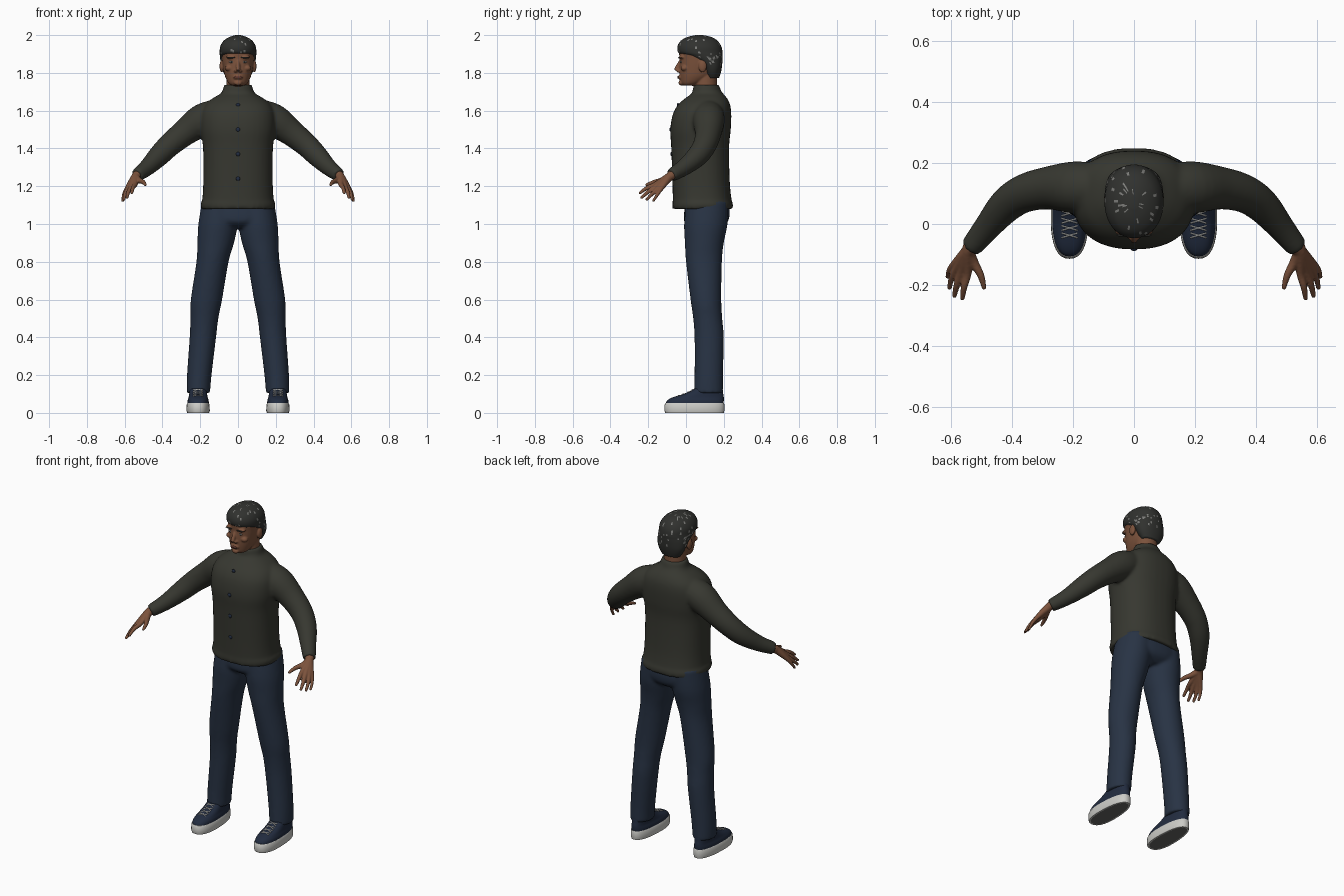
import bpy, bmesh, math, random
from mathutils import Vector, Matrix
from mathutils.bvhtree import BVHTree

random.seed(4)
cube = bpy.data.objects.get("Cube")
if cube:
    bpy.data.objects.remove(cube, do_unlink=True)


def material(name, *rgb):
    m = bpy.data.materials.new(name)
    m.use_nodes = True
    m.diffuse_color = (*rgb, 1)
    m.node_tree.nodes["Principled BSDF"].inputs["Base Color"].default_value = (*rgb, 1)
    return m


SKIN = material("brown skin", .2, .085, .045)
LIP = material("lip", .13, .045, .032)
HAIR = material("dark hair", .03, .031, .028)
STRAND = material("grey strand", .2, .2, .19)
WOOL = material("olive wool", .038, .039, .03)
DENIM = material("blue denim", .021, .033, .058)
CANVAS = material("navy canvas", .016, .025, .05)
RUBBER = material("white rubber", .6, .6, .57)
TREAD = material("grey tread", .13, .13, .125)
EYE = material("eye white", .42, .36, .32)


def spline(rows, steps):
    """Catmull-Rom interpolation of rows of numbers."""
    rows = [Vector(r) for r in rows]
    out = []
    for i in range(len(rows) - 1):
        a, b, c = rows[max(i - 1, 0)], rows[i], rows[i + 1]
        d = rows[min(i + 2, len(rows) - 1)]
        for k in range(steps):
            t = k / steps
            out.append(.5 * (2 * b + (c - a) * t + (2 * a - 5 * b + 4 * c - d) * t * t
                             + (3 * b - 3 * c + d - a) * t ** 3))
    return out + [rows[-1]]


def bridge(bm, rings):
    """Skin closed rings of points and cap both ends."""
    loops = [[bm.verts.new(p) for p in ring] for ring in rings]
    n = len(loops[0])
    for a, b in zip(loops, loops[1:]):
        for i in range(n):
            j = (i + 1) % n
            bm.faces.new((a[i], a[j], b[j], b[i]))
    bm.faces.new(loops[0][::-1])
    bm.faces.new(loops[-1])


def oval(n, power):
    for i in range(n):
        a = math.tau * i / n
        c, s = math.cos(a), math.sin(a)
        yield (math.copysign(abs(c) ** (2 / power), c),
               math.copysign(abs(s) ** (2 / power), s))


def stack(bm, rows, cx=None, side=1, power=2, n=36, steps=4, taper=0):
    """Loft horizontal ovals; each row is z, half width, front y, back y, centre x."""
    full = [r if len(r) > 4 else (*r, cx or 0) for r in rows]
    rings = []
    for z, rx, y0, y1, x in spline(full, steps):
        rings.append([(side * (x + rx * u * (1 - taper * v)),
                       (y0 + y1) / 2 + v * (y1 - y0) / 2, z) for u, v in oval(n, power)])
    bridge(bm, rings)


def tube(bm, points, side=1, n=20, steps=4):
    """Sweep circles along a path; each point is x, y, z, radius."""
    pts = spline(points, steps)
    rings = []
    for i, p in enumerate(pts):
        t = (pts[min(i + 1, len(pts) - 1)] - pts[max(i - 1, 0)]).to_3d().normalized()
        u = t.cross(Vector((0, 0, 1))).normalized()
        v = u.cross(t)
        ring = [p.to_3d() + p[3] * (u * a + v * b) for a, b in oval(n, 2)]
        rings.append([(side * q.x, q.y, q.z) for q in ring])
    bridge(bm, rings)


def blob(bm, centre, size):
    bmesh.ops.create_uvsphere(bm, u_segments=16, v_segments=10, radius=1,
                              matrix=Matrix.Translation(centre) @ Matrix.Diagonal((*size, 1)))


def finish(bm, name, *mats, voxel=0, relax=6):
    """Turn a bmesh into a smooth object, fusing overlapping volumes if asked."""
    bmesh.ops.recalc_face_normals(bm, faces=bm.faces)
    for f in bm.faces:
        f.smooth = True
    mesh = bpy.data.meshes.new(name)
    bm.to_mesh(mesh)
    bm.free()
    ob = bpy.data.objects.new(name, mesh)
    bpy.context.collection.objects.link(ob)
    for m in mats:
        mesh.materials.append(m)
    if voxel:
        rm = ob.modifiers.new("fuse", "REMESH")
        rm.mode, rm.voxel_size, rm.use_smooth_shade = "VOXEL", voxel, True
        sm = ob.modifiers.new("relax", "SMOOTH")
        sm.factor, sm.iterations = .5, relax
    return ob


def surface(ob, origin, direction):
    """Point where a ray meets the finished surface."""
    bpy.context.view_layer.update()
    tree = BVHTree.FromObject(ob, bpy.context.evaluated_depsgraph_get())
    return lambda x, w: tree.ray_cast(origin(x, w), Vector(direction))[0] or origin(x, w)


def from_front(ob):
    return surface(ob, lambda x, z: Vector((x, -1, z)), (0, 1, 0))


# Sweater: torso with hem and collar, fused with both sleeves
bm = bmesh.new()
stack(bm, [(1.08, .196, -.072, .25), (1.11, .198, -.072, .248), (1.125, .19, -.07, .242),
           (1.22, .184, -.072, .232), (1.4, .185, -.078, .228), (1.5, .198, -.083, .237),
           (1.58, .196, -.07, .24), (1.63, .175, -.043, .234), (1.665, .135, -.005, .218),
           (1.69, .092, .03, .197), (1.7, .084, .035, .188)], power=2.35)
stack(bm, [(1.65, .086, .03, .19), (1.7, .083, .034, .187), (1.737, .074, .04, .174)])
for s in (1, -1):
    tube(bm, [(.1, .12, 1.59, .075), (.19, .12, 1.55, .086), (.28, .118, 1.485, .071),
              (.36, .1, 1.42, .063), (.42, .06, 1.36, .057), (.48, -.01, 1.3, .045),
              (.535, -.078, 1.258, .036)], s)
sweater = finish(bm, "sweater", WOOL, voxel=.009)

# Buttons down the chest
chest = from_front(sweater)
bm = bmesh.new()
for z in (1.63, 1.5, 1.37, 1.24):
    blob(bm, chest(0, z), (.011, .006, .011))
finish(bm, "buttons", CANVAS)

# Trousers: seat fused with both legs
bm = bmesh.new()
stack(bm, [(1.13, .18, 0, .225), (1.06, .197, -.01, .232), (1.01, .17, -.008, .22),
           (.98, .08, .03, .18)], power=2.3)
for s in (1, -1):
    stack(bm, [(1.12, .095, 0, .225, .095), (1, .104, -.01, .22, .106), (.9, .097, -.006, .2, .118),
               (.8, .085, 0, .19, .135), (.6, .083, .024, .187, .167), (.5, .074, .038, .192, .178),
               (.4, .07, .045, .2, .186), (.2, .065, .045, .196, .205),
               (.105, .062, .042, .196, .21)], side=s)
finish(bm, "trousers", DENIM, voxel=.009)

# Hands: each finger runs from the wrist through its knuckle to the tip
fingers = {
    "index": [(.545, -.16, 1.21, .014), (.556, -.205, 1.192, .011), (.562, -.243, 1.165, .008)],
    "middle": [(.565, -.157, 1.2, .014), (.58, -.2, 1.17, .011), (.588, -.235, 1.14, .008)],
    "ring": [(.582, -.148, 1.19, .013), (.598, -.18, 1.158, .01), (.604, -.208, 1.13, .008)],
    "little": [(.592, -.135, 1.182, .012), (.606, -.155, 1.15, .009), (.61, -.172, 1.125, .007)],
    "thumb": [(.525, -.125, 1.232, .016), (.502, -.168, 1.222, .012), (.491, -.208, 1.208, .008)],
}
for label, s in (("left", 1), ("right", -1)):
    bm = bmesh.new()
    for path in fingers.values():
        tube(bm, [(.52, -.055, 1.27, .024), (.542, -.088, 1.25, .023)] + path, s, n=12)
        blob(bm, (s * path[-1][0], *path[-1][1:3]), (.008,) * 3)
    finish(bm, label + "_hand", SKIN, voxel=.004, relax=3)

# Head: skull, neck, nose, brow, cheeks, chin and ears fused
bm = bmesh.new()
stack(bm, [(1.732, .03, -.012, .04), (1.745, .05, -.026, .08), (1.78, .068, -.033, .14),
           (1.82, .077, -.035, .165), (1.87, .084, -.034, .178), (1.92, .086, -.036, .178),
           (1.96, .07, -.015, .16), (1.985, .035, .03, .11)], power=2.15)
stack(bm, [(1.65, .068, .045, .175), (1.72, .062, .042, .165), (1.81, .06, .04, .165)])
tube(bm, [(0, -.026, 1.868, .008), (0, -.043, 1.835, .011), (0, -.052, 1.812, .013)], n=12)
blob(bm, (0, -.026, 1.747), (.022, .014, .014))
blob(bm, (0, -.03, 1.777), (.026, .013, .013))
for s in (1, -1):
    blob(bm, (s * .013, -.04, 1.81), (.009, .012, .008))
    blob(bm, (s * .036, -.022, 1.883), (.028, .016, .009))
    blob(bm, (s * .048, -.008, 1.825), (.022, .02, .016))
    blob(bm, (s * .086, .088, 1.835), (.012, .022, .033))
head = finish(bm, "head", SKIN, voxel=.004, relax=4)

# Face details laid on the head
face = from_front(head)
details = [("lips", LIP, (0,), 1.777, (.023, .004, .007)),
           ("eyes", EYE, (.034, -.034), 1.858, (.013, .004, .006)),
           ("irises", HAIR, (.034, -.034), 1.858, (.006, .006, .006)),
           ("eyebrows", HAIR, (.036, -.036), 1.881, (.022, .005, .004))]
for name, mat, xs, z, size in details:
    bm = bmesh.new()
    for x in xs:
        blob(bm, face(x, z), size)
    finish(bm, name, mat)

# Short hair, lower at the nape than at the forehead, with random grey strands
bm = bmesh.new()
stack(bm, [(1.772, .058, .11, .175), (1.8, .076, .095, .184), (1.83, .087, .08, .19),
           (1.865, .093, .04, .193), (1.89, .096, -.008, .194), (1.908, .097, -.041, .194),
           (1.94, .094, -.045, .187), (1.97, .076, -.028, .167), (1.99, .046, .008, .134),
           (2, .012, .05, .09)], n=64, power=2.1, steps=5)
bm.faces.ensure_lookup_table()
for i in range(len(bm.faces) - 130):
    if bm.faces[i].calc_center_median().z > 1.83 and random.random() < .045:
        for k in (0, 64):
            bm.faces[i + k].material_index = 1
finish(bm, "hair", HAIR, STRAND)

# Shoes: rubber sole with grey tread, canvas upper and laces
for label, s in (("left", 1), ("right", -1)):
    foot = dict(cx=.211, side=s, taper=.1, power=2.4)
    bm = bmesh.new()
    stack(bm, [(0, .05, -.1, .19), (0, .058, -.11, .2), (.012, .061, -.114, .203),
               (.045, .06, -.113, .203), (.052, .056, -.108, .2)], steps=1, **foot)
    bm.faces.ensure_lookup_table()
    bm.faces[-2].material_index = 1
    sole = finish(bm, label + "_shoe_sole", RUBBER, TREAD)
    with bpy.context.temp_override(object=sole, active_object=sole, selected_objects=[sole],
                                   selected_editable_objects=[sole]):
        bpy.ops.object.shade_smooth_by_angle(angle=math.radians(40))

    bm = bmesh.new()
    stack(bm, [(.045, .056, -.108, .198), (.065, .055, -.1, .2), (.082, .05, -.072, .2),
               (.1, .047, -.015, .197), (.12, .045, .03, .195), (.138, .043, .055, .19)], **foot)
    upper = finish(bm, label + "_shoe_upper", CANVAS)

    top = surface(upper, lambda x, y: Vector((x, y, .5)), (0, 0, -1))
    bm = bmesh.new()
    for k in range(4):
        y = -.045 + k * .024
        for d in (1, -1):
            path = [top(s * (.211 + d * w), y + .3 * (w + .026)) for w in (-.026, -.009, .009, .026)]
            tube(bm, [(*p, .0028) for p in path], n=6, steps=2)
    finish(bm, label + "_shoe_laces", RUBBER)
